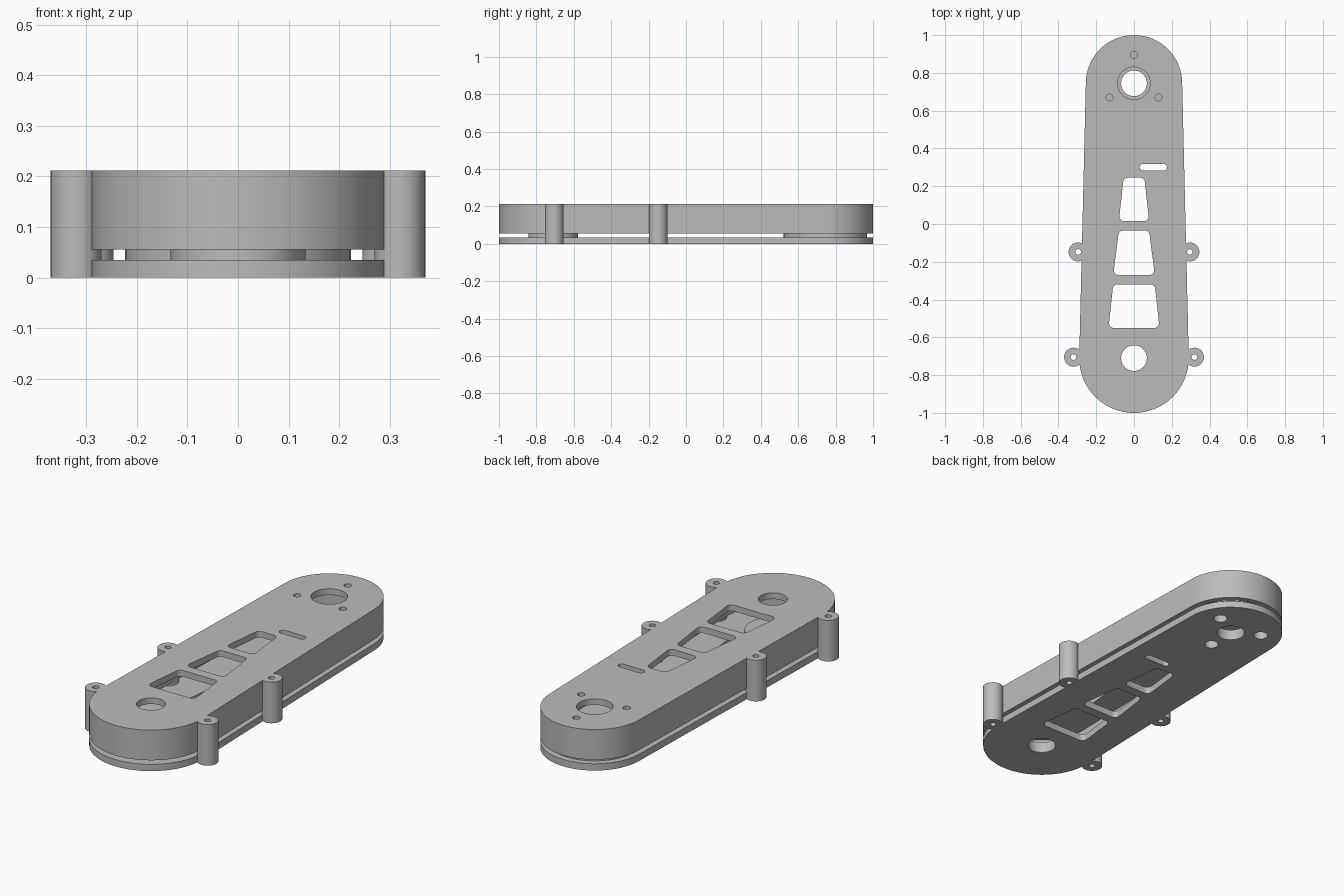
import bpy, bmesh, math

cube = bpy.data.objects.get("Cube")
if cube:
    bpy.data.objects.remove(cube)

grey = bpy.data.materials.new("plain grey")
grey.use_nodes = True
grey.diffuse_color = (0.5, 0.5, 0.5, 1)
grey.node_tree.nodes["Principled BSDF"].inputs["Base Color"].default_value = (0.5, 0.5, 0.5, 1)

BACK, FRONT = (0, 0.745, 0.255), (0, -0.71, 0.29)   # end arcs: x, y, radius
PLATE, GAP, ROOF, TOP = 0.035, 0.056, 0.18, 0.212   # height levels


def arc(x, y, r, a0, a1, n):
    return [(x + r * math.cos(a0 + (a1 - a0) * i / n),
             y + r * math.sin(a0 + (a1 - a0) * i / n)) for i in range(n + 1)]


def circle(x, y, r, n=48):
    return arc(x, y, r, 0, math.tau, n)[:-1]


def outline(inset=0):
    """Tapered arm outline: two end arcs joined by tangents."""
    tilt = math.asin((FRONT[2] - BACK[2]) / (BACK[1] - FRONT[1]))
    pi = math.pi
    return (arc(0, BACK[1], BACK[2] - inset, tilt, pi - tilt, 48)
            + arc(0, FRONT[1], FRONT[2] - inset, pi - tilt, math.tau + tilt, 48))


def rounded(corners, r):
    """Convex counter-clockwise polygon with rounded corners."""
    pts = []
    for i, (x, y) in enumerate(corners):
        px, py = corners[i - 1]
        nx, ny = corners[(i + 1) % len(corners)]
        a_in, a_out = math.atan2(y - py, x - px), math.atan2(ny - y, nx - x)
        turn = (a_out - a_in) % math.tau
        t = r * math.tan(turn / 2)
        sx, sy = x - t * math.cos(a_in), y - t * math.sin(a_in)
        cx, cy = sx - r * math.sin(a_in), sy + r * math.cos(a_in)
        pts += arc(cx, cy, r, a_in - math.pi / 2, a_in + turn - math.pi / 2, 8)
    return pts


def slab(name, loops, z0, z1):
    """Extrude an outer loop, less any hole loops, from z0 to z1."""
    curve = bpy.data.curves.new(name, 'CURVE')
    curve.dimensions, curve.fill_mode = '2D', 'BOTH'
    curve.extrude = (z1 - z0) / 2
    for loop in loops:
        spline = curve.splines.new('POLY')
        spline.points.add(len(loop) - 1)
        for point, (x, y) in zip(spline.points, loop):
            point.co = (x, y, 0, 1)
        spline.use_cyclic_u = True
    temp = bpy.data.objects.new(name, curve)
    bpy.context.collection.objects.link(temp)
    bpy.context.view_layer.update()
    mesh = bpy.data.meshes.new_from_object(
        temp.evaluated_get(bpy.context.evaluated_depsgraph_get()))
    bpy.data.objects.remove(temp)
    bm = bmesh.new()
    bm.from_mesh(mesh)
    bmesh.ops.translate(bm, verts=bm.verts, vec=(0, 0, (z0 + z1) / 2))
    bmesh.ops.remove_doubles(bm, verts=bm.verts, dist=1e-5)
    bmesh.ops.recalc_face_normals(bm, faces=bm.faces)
    bm.to_mesh(mesh)
    bm.free()
    mesh.materials.clear()
    mesh.materials.append(grey)
    obj = bpy.data.objects.new(name, mesh)
    bpy.context.collection.objects.link(obj)
    return obj


def smooth(obj):
    bpy.ops.object.select_all(action='DESELECT')
    obj.select_set(True)
    bpy.context.view_layer.objects.active = obj
    bpy.ops.object.shade_smooth_by_angle(angle=math.radians(30))


def window(y0, y1, w0, w1):
    return rounded([(-w0, y0), (w0, y0), (w1, y1), (-w1, y1)], 0.025)


def screw_holes(r, start):
    return [circle(0.15 * math.cos(a), BACK[1] + 0.15 * math.sin(a), r, 24)
            for a in (math.radians(start + 120 * k) for k in range(3))]


# Openings shared by the cover and the base plate
windows = [window(0.015, 0.245, 0.08, 0.055),
           window(-0.27, -0.035, 0.11, 0.08),
           window(-0.55, -0.32, 0.135, 0.11),
           rounded([(0.03, 0.283), (0.175, 0.283), (0.175, 0.318), (0.03, 0.318)], 0.017)]
front_bore = circle(0, FRONT[1], 0.068)
back_bore = circle(0, BACK[1], 0.068)
base_screws = screw_holes(0.034, 30)

# Base plate and the round spacers standing on it
parts = [slab("base_plate", [outline(), front_bore, back_bore] + windows + base_screws, 0, PLATE),
         slab("front_spacer", [circle(0, FRONT[1], 0.133), front_bore], PLATE, GAP),
         slab("back_spacer", [circle(0, BACK[1], 0.223), back_bore] + base_screws, PLATE, GAP)]

# Hollow cover, open underneath
cover = slab("cover", [outline(), front_bore, circle(0, BACK[1], 0.086)]
             + windows + screw_holes(0.018, 90), GAP, TOP)
cavity = slab("cavity_cutter", [outline(0.03)], 0, ROOF)
cavity.hide_render = True
cut = cover.modifiers.new("hollow", 'BOOLEAN')
cut.operation, cut.solver, cut.object = 'DIFFERENCE', 'EXACT', cavity
bpy.context.view_layer.update()
cover.data = bpy.data.meshes.new_from_object(
    cover.evaluated_get(bpy.context.evaluated_depsgraph_get()))
cover.modifiers.clear()
bpy.data.objects.remove(cavity)
parts.append(cover)


# Screw posts: trimmed flush to the body, full round inside the gap
def body_side(y):
    if y < FRONT[1]:
        return math.sqrt(FRONT[2] ** 2 - (y - FRONT[1]) ** 2)
    return FRONT[2] + (BACK[2] - FRONT[2]) * (y - FRONT[1]) / (BACK[1] - FRONT[1])


for place, x, y in (("front", 0.32, -0.705), ("middle", 0.296, -0.148)):
    for side, s in (("left", 1), ("right", -1)):
        ring, hole = circle(x, y, 0.05), circle(x * s, y, 0.015, 24)
        trimmed = [(s * max(px, body_side(py) - 0.003), py) for px, py in ring]
        name = f"{place}_{side}_post"
        parts += [slab(name + "_lower", [trimmed, hole], 0, PLATE),
                  slab(name + "_collar", [[(s * px, py) for px, py in ring], hole], PLATE, GAP),
                  slab(name + "_upper", [trimmed, hole], GAP, TOP)]

for part in parts:
    smooth(part)
